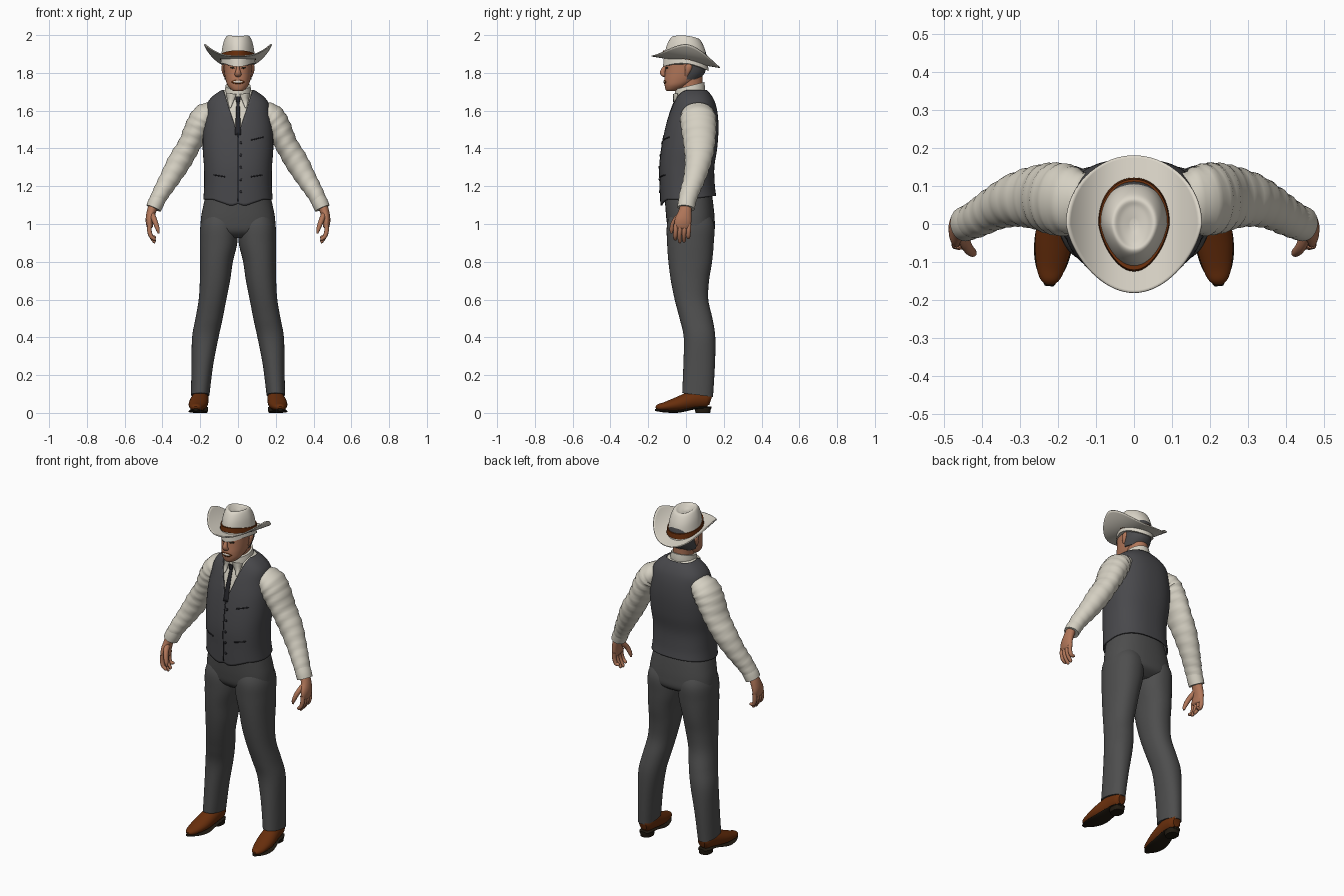
import bpy, bmesh, math
from mathutils import Vector

if "Cube" in bpy.data.objects:
    bpy.data.objects.remove(bpy.data.objects["Cube"])


def mat(name, r, g, b):
    m = bpy.data.materials.new(name)
    m.diffuse_color = tuple((c / 255) ** 2.2 for c in (r, g, b)) + (1,)
    m.use_nodes = True
    m.node_tree.nodes["Principled BSDF"].inputs["Base Color"].default_value = m.diffuse_color
    return m


FELT = mat("hat felt", 218, 212, 199)
SHIRT = mat("shirt cream", 212, 207, 193)
VEST = mat("vest grey", 74, 74, 77)
TROUSER = mat("trouser grey", 79, 79, 79)
SKIN = mat("skin", 176, 118, 90)
HAIR = mat("hair grey", 76, 76, 78)
LEATHER = mat("brown leather", 104, 50, 20)
SOLE = mat("dark sole", 38, 32, 24)
TIE = mat("dark cloth", 42, 42, 46)
TEETH = mat("teeth", 222, 212, 200)


def finish(name, bm, material, thick=0):
    bmesh.ops.recalc_face_normals(bm, faces=bm.faces)
    me = bpy.data.meshes.new(name)
    bm.to_mesh(me)
    bm.free()
    me.materials.append(material)
    ob = bpy.data.objects.new(name, me)
    bpy.context.collection.objects.link(ob)
    if thick:
        mod = ob.modifiers.new("thickness", "SOLIDIFY")
        mod.thickness = thick
        mod.offset = -1
    return ob


def dense(rows, k=5):
    """Smooth in-between rows."""
    out = []
    for i in range(len(rows) - 1):
        q = [rows[max(i - 1, 0)], rows[i], rows[i + 1], rows[min(i + 2, len(rows) - 1)]]
        for j in range(k):
            t = j / k
            out.append(tuple(0.5 * (2 * b + (c - a) * t + (2 * a - 5 * b + 4 * c - d) * t * t
                             + (3 * b - a - 3 * c + d) * t ** 3) for a, b, c, d in zip(*q)))
    return out + [tuple(rows[-1])]


def skin_rings(rings, cap=True):
    bm = bmesh.new()
    vs = [[bm.verts.new(p) for p in r] for r in rings]
    n = len(vs[0])
    for a, b in zip(vs, vs[1:]):
        for i in range(n):
            bm.faces.new((a[i], a[(i + 1) % n], b[(i + 1) % n], b[i]))
    if cap:
        bm.faces.new(vs[0])
        bm.faces.new(vs[-1])
    return bm


def power(v, e):
    return math.copysign(abs(v) ** e, v)


def loft(rows, p=2.4, warp=None, cap=True, n=48):
    """Rows of (z, centre x, half width, front y, back y)."""
    rings = []
    for z, cx, hw, yf, yb in dense(rows):
        ring = []
        for i in range(n):
            a = math.tau * i / n
            v = Vector((cx + hw * power(math.cos(a), 2 / p),
                        (yf + yb) / 2 + (yb - yf) / 2 * power(math.sin(a), 2 / p), z))
            ring.append(warp(v) if warp else v)
        rings.append(ring)
    return skin_rings(rings, cap)


def front_of(rows, p=2.4):
    """Function giving the front surface y at x, z."""
    rows = sorted(dense(rows))

    def f(x, z):
        z = min(max(z, rows[0][0]), rows[-1][0])
        for a, b in zip(rows, rows[1:]):
            if z <= b[0]:
                t = (z - a[0]) / (b[0] - a[0])
                _, cx, hw, yf, yb = [u + (w - u) * t for u, w in zip(a, b)]
                break
        u = min(abs((x - cx) / hw), 1)
        return (yf + yb) / 2 - (yb - yf) / 2 * (1 - u ** p) ** (1 / p)
    return f


def tube(name, pts, material, s=1, ref=(0, 1, 0), fold=0, n=24):
    """Path of (x, y, z, side radius, radius along ref)."""
    d = dense(pts, 6)
    P = [Vector((s * q[0], q[1], q[2])) for q in d]
    rings = []
    for i, c in enumerate(P):
        t = (P[min(i + 1, len(P) - 1)] - P[max(i - 1, 0)]).normalized()
        r = Vector(ref)
        u = (r - t * r.dot(t)).normalized()
        v = t.cross(u)
        ring = []
        for j in range(n):
            a = math.tau * j / n
            k = 1 + fold * math.sin(i * 1.9 + 2 * math.sin(a))
            ring.append(c + u * (d[i][4] * k * math.cos(a)) + v * (d[i][3] * k * math.sin(a)))
        rings.append(ring)
    return finish(name, skin_rings(rings), material)


def strip(name, a, b, w0, w1, surf, material, lift=0.004, oval=False):
    """Thin band from a to b (x, z) lying on a front surface."""
    A, B = Vector(a), Vector(b)
    d = (B - A).normalized()
    nrm = Vector((-d.y, d.x))
    bm = bmesh.new()
    rows = []
    for i in range(13):
        t = i / 12
        w = w0 + (w1 - w0) * t
        if oval:
            w *= math.sqrt(max(1 - (2 * t - 1) ** 2, 0.01))
        pts = [A.lerp(B, t) + nrm * w * k for k in (-1, 0, 1)]
        rows.append([bm.verts.new((q.x, surf(q.x, q.y) - lift, q.y)) for q in pts])
    for r, q in zip(rows, rows[1:]):
        for i in (0, 1):
            bm.faces.new((r[i], r[i + 1], q[i + 1], q[i]))
    return finish(name, bm, material, 0.004)


SIDES = ((1, "left"), (-1, "right"))

# Vest with dipped hem and V neck
vest_rows = [(1.13, 0, .184, -.135, .16), (1.2, 0, .179, -.138, .153), (1.3, 0, .18, -.14, .15),
             (1.4, 0, .187, -.13, .165), (1.5, 0, .185, -.112, .172), (1.58, 0, .173, -.09, .168),
             (1.64, 0, .162, -.068, .155), (1.68, 0, .13, -.05, .135), (1.71, 0, .085, -.03, .11)]


def hem(v):
    w = max(0, (1.2 - v.z) / .07)
    v.z += w * (-.035 * max(0, 1 - abs(abs(v.x) - .035) / .1) if v.y < 0 else .12 * v.y)
    return v


bm = loft(vest_rows, warp=hem, cap=False, n=64)
slope = .075 / .23
for s, _ in SIDES:
    faces = [f for f in bm.faces if f.calc_center_median().y < .04 and f.calc_center_median().z > 1.4]
    geom = list({g for f in faces for g in (*f.verts, *f.edges)}) + faces
    bmesh.ops.bisect_plane(bm, geom=geom, plane_co=(0, 0, 1.47), plane_no=(1, 0, -s * slope))
cut = [f for f in bm.faces if (c := f.calc_center_median()).y < .04 and abs(c.x) < slope * (c.z - 1.47)]
bmesh.ops.delete(bm, geom=cut, context="FACES")
finish("vest", bm, VEST, .008)
vest_y = front_of(vest_rows)

# Shirt body, collar and tie
shirt_rows = [(z, 0, h - .012, f + .012, b - .012) for z, _, h, f, b in vest_rows[1:]]
finish("shirt_body", loft(shirt_rows), SHIRT)
shirt_y = front_of(shirt_rows)


def rise(v):
    v.z += .25 * (v.y + .06)
    return v


finish("collar", loft([(1.655, 0, .073, -.06, .1), (1.685, 0, .07, -.06, .1), (1.712, 0, .066, -.057, .097)],
                      p=2, warp=rise), SHIRT)
for s, side in SIDES:
    strip(side + "_collar_flap", (s * .037, 1.69), (s * .042, 1.615), .028, .004,
          lambda x, z: min(shirt_y(x, z), -.06 + 6 * x * x), SHIRT, .01)
strip("tie_knot", (0, 1.675), (0, 1.645), .014, .01, lambda x, z: -.062, TIE, .008)
strip("tie", (0, 1.65), (0, 1.47), .008, .016, shirt_y, TIE, .012)

# Vest front edge, buttons and pockets
strip("vest_opening", (0, 1.47), (0, 1.12), .0025, .0025, vest_y, TIE, .002)
for i in range(5):
    z = 1.43 - i * .065
    strip("vest_button", (.008, z), (.022, z), .007, .007, vest_y, TIE, .005, True)
for s, side in SIDES:
    strip(side + "_lower_pocket", (s * .07, 1.25), (s * .13, 1.26), .003, .003, vest_y, TIE, .003)
strip("chest_pocket", (.07, 1.445), (.135, 1.46), .003, .003, vest_y, TIE, .003)

# Trousers
finish("trouser_seat", loft([(1.17, 0, .165, -.115, .135), (1.1, 0, .183, -.11, .145), (1.02, 0, .197, -.103, .152),
                             (.96, 0, .19, -.09, .148), (.925, 0, .12, -.05, .1)]), TROUSER)
leg = [(1.08, .09, .07, -.07, .11), (1.0, .099, .098, -.1, .149), (.9, .103, .099, -.1, .147),
       (.8, .114, .087, -.093, .138), (.7, .122, .08, -.08, .122), (.6, .135, .073, -.06, .118),
       (.5, .153, .072, -.034, .14), (.4, .173, .07, -.012, .155), (.25, .189, .057, -.014, .153),
       (.095, .2, .049, -.02, .143)]


def cuff_drop(v):
    if v.z < .2:
        v.z -= .12 * (v.y - .06) * (.2 - v.z) / .1
    return v


for s, side in SIDES:
    rows = [(z, s * c, h, f, b) for z, c, h, f, b in leg]
    finish(side + "_trouser_leg", loft(rows, p=2.2, warp=cuff_drop), TROUSER)

    # Boots
    tube(side + "_shoe", [(.195, .132, .07, .03, .022), (.196, .11, .075, .045, .037), (.2, .05, .072, .05, .045),
                          (.211, -.04, .048, .038, .05), (.219, -.11, .034, .024, .039),
                          (.222, -.145, .03, .017, .026), (.223, -.16, .028, .006, .01)],
         LEATHER, s, ref=(1, 0, 0))
    tube(side + "_sole", [(.195, .133, .028, .006, .022), (.197, .1, .028, .007, .038), (.2, .045, .025, .007, .042),
                          (.211, -.04, .008, .007, .051), (.219, -.11, .009, .007, .041),
                          (.223, -.163, .016, .006, .012)], SOLE, s, ref=(1, 0, 0))
    finish(side + "_heel", loft([(0, s * .196, .033, .05, .128), (.03, s * .196, .037, .045, .133)]), SOLE)

    # Sleeves and cuffs
    tube(side + "_sleeve", [(.125, .06, 1.6, .05, .07), (.175, .063, 1.57, .068, .092), (.213, .067, 1.51, .068, .093),
                            (.257, .07, 1.42, .06, .083), (.31, .064, 1.33, .062, .07), (.365, .042, 1.235, .053, .057),
                            (.41, .016, 1.16, .045, .05), (.445, 0, 1.09, .038, .043)], SHIRT, s, fold=.035, n=32)
    tube(side + "_cuff", [(.42, .01, 1.14, .041, .046), (.435, .004, 1.11, .043, .047), (.447, 0, 1.083, .041, .046)],
         SHIRT, s)

    # Hands
    tube(side + "_palm", [(.447, 0, 1.1, .026, .03), (.46, -.006, 1.06, .024, .036), (.468, -.015, 1.02, .021, .044),
                          (.467, -.02, .985, .016, .042), (.465, -.021, .975, .008, .035)], SKIN, s)
    for k in range(4):
        y, end = -.053 + .023 * k, (.915, .902, .905, .925)[k]
        tube(side + "_finger", [(.467, y, 1.0, .012, .012), (.469, y - .002, .965, .012, .012),
                                (.46, y - .004, .935, .011, .011), (.443, y - .003, end + .005, .009, .009),
                                (.438, y - .003, end, .004, .004)], SKIN, s, n=12)
    tube(side + "_thumb", [(.455, -.025, 1.05, .016, .018), (.44, -.06, 1.015, .014, .015),
                           (.426, -.075, .975, .011, .012), (.42, -.077, .95, .005, .005)], SKIN, s, n=12)

# Head and neck
finish("neck", loft([(1.62, 0, .05, -.03, .08), (1.7, 0, .053, -.038, .085), (1.78, 0, .055, -.04, .088)], p=2), SKIN)
head = [(1.703, 0, .022, -.1, -.055), (1.712, 0, .037, -.108, -.03), (1.735, 0, .056, -.113, .015),
        (1.765, 0, .066, -.115, .065), (1.8, 0, .072, -.111, .093), (1.84, 0, .075, -.107, .103),
        (1.88, 0, .077, -.105, .106), (1.92, 0, .068, -.09, .095)]
finish("head", loft(head, p=2.2), SKIN)
face = front_of(head, 2.2)
tube("nose", [(0, -.1, 1.845, .008, .008), (0, -.115, 1.825, .011, .009), (0, -.124, 1.803, .014, .015),
              (0, -.118, 1.79, .012, .018), (0, -.108, 1.784, .006, .012)], SKIN, ref=(1, 0, 0), n=16)
strip("mouth", (-.034, 1.752), (.034, 1.752), .011, .011, face, LEATHER, .002, True)
strip("teeth", (-.027, 1.753), (.027, 1.753), .006, .006, face, TEETH, .004, True)
for s, side in SIDES:
    strip(side + "_eye", (s * .018, 1.827), (s * .042, 1.827), .005, .005, face, SOLE, .002, True)
    strip(side + "_brow", (s * .014, 1.842), (s * .052, 1.843), .005, .003, face, HAIR, .004)
    tube(side + "_ear", [(.072, .012, 1.845, .004, .008), (.079, .014, 1.835, .008, .018),
                         (.078, .008, 1.81, .008, .015), (.072, .0, 1.782, .004, .006)], SKIN, s, n=12)

# Hair around back and sides
bm = loft([(z, 0, h + .006, f, b + .006) for z, _, h, f, b in head[3:]], p=2.2)
bmesh.ops.bisect_plane(bm, geom=bm.verts[:] + bm.edges[:] + bm.faces[:], plane_co=(0, .012, 1.8),
                       plane_no=(0, -1, .25), clear_outer=True)
finish("hair", bm, HAIR)


# Hat crown with pinched front and dented top
def crown_shape(v):
    v.x *= 1 + 2 * min(0, v.y)
    v.z -= .1 * v.y + 2 * v.y ** 2
    return v


finish("hat_crown", loft([(1.85, 0, .092, -.122, .12), (1.9, 0, .088, -.116, .113), (1.95, 0, .08, -.104, .102),
                          (1.985, 0, .067, -.085, .083), (1.997, 0, .054, -.068, .066), (1.986, 0, .035, -.05, .045),
                          (1.975, 0, .01, -.015, .012)], p=2.1, warp=crown_shape), FELT)


def band_shape(v):
    v.x *= 1 + 2 * min(0, v.y)
    v.z -= .16 * v.y
    return v


finish("hat_band", loft([(1.872, 0, .095, -.125, .122), (1.9, 0, .092, -.121, .118)], p=2.1, warp=band_shape), LEATHER)

# Hat brim, curled up at the sides
rings = []
for j in range(13):
    t = j / 12
    ring = []
    for i in range(72):
        a = math.tau * i / 72
        c, sn = math.cos(a), math.sin(a)
        x = c * (.075 + .1 * t) * (1 - .18 * max(0, -sn) * t)
        y = sn * (.1 + .081 * t)
        ring.append((x, y, 1.862 - .17 * y + .085 * (abs(x) / .17) ** 2.6))
    rings.append(ring)
finish("hat_brim", skin_rings(rings, cap=False), FELT, .006)

# Smooth shading with crisp edges
bpy.ops.object.select_all(action="SELECT")
bpy.context.view_layer.objects.active = bpy.data.objects["vest"]
bpy.ops.object.shade_smooth_by_angle(angle=math.radians(40))
